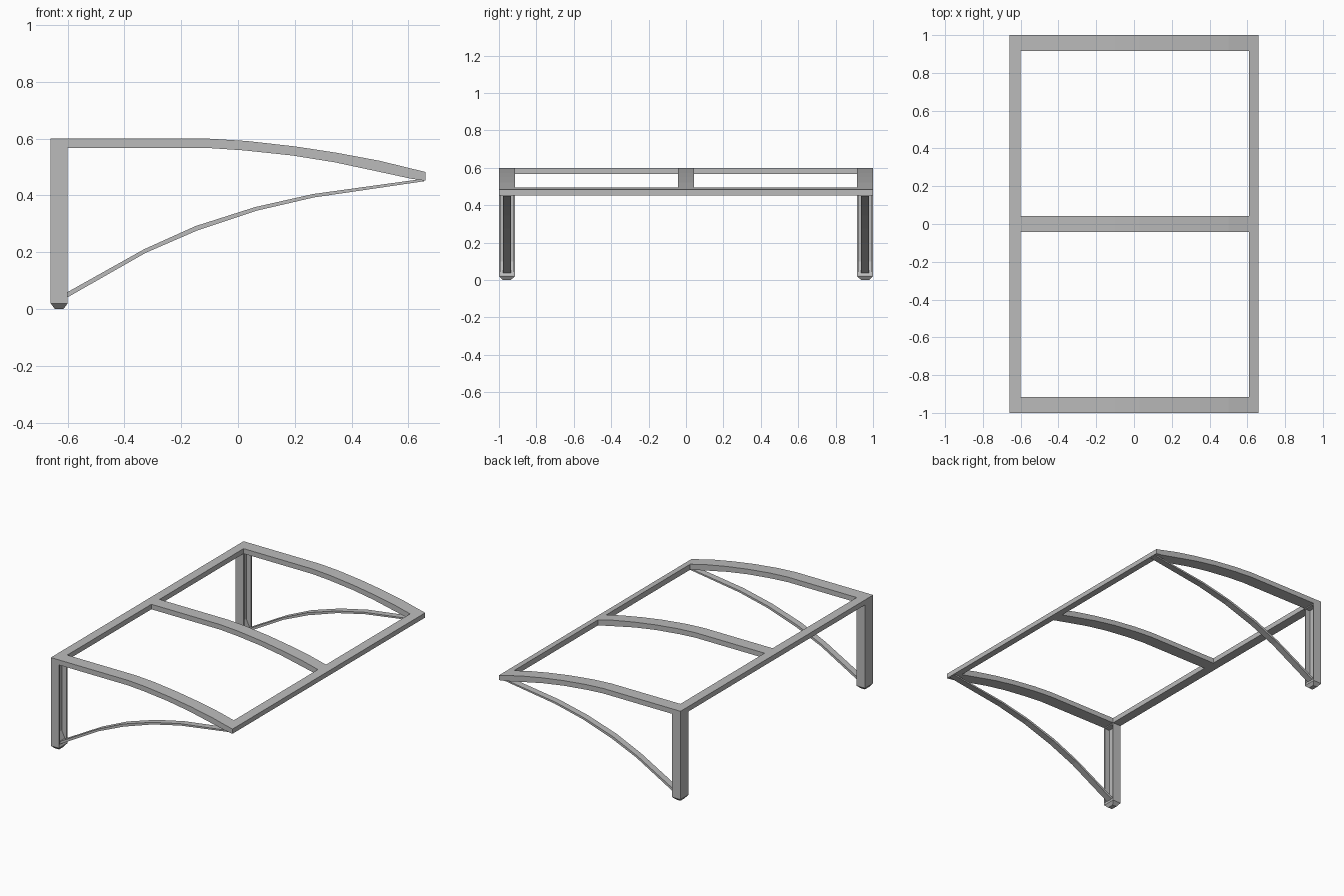
import bpy
import bmesh
from mathutils import Vector

cube = bpy.data.objects.get("Cube")
if cube:
    bpy.data.objects.remove(cube, do_unlink=True)

grey = bpy.data.materials.new("painted grey metal")
grey.use_nodes = True
colour = (0.5, 0.5, 0.5, 1)
grey.diffuse_color = colour
grey.node_tree.nodes["Principled BSDF"].inputs["Base Color"].default_value = colour

BACK, INNER, FRONT, TOP = -0.66, -0.6, 0.66, 0.6   # frame limits
SIDE, SIDE_IN = 1.0, 0.915                         # outer and inner side faces


def finish(name, bm):
    bmesh.ops.recalc_face_normals(bm, faces=bm.faces)
    mesh = bpy.data.meshes.new(name)
    bm.to_mesh(mesh)
    bm.free()
    mesh.materials.append(grey)
    bpy.context.collection.objects.link(bpy.data.objects.new(name, mesh))


def bar(name, upper, lower, y0, y1):
    """Bar with an (x, z) side outline made of upper and lower edges, from y0 to y1."""
    bm = bmesh.new()
    rows = []
    for (ux, uz), (lx, lz) in zip(upper, lower):
        rows.append([bm.verts.new(p) for p in
                     ((ux, y0, uz), (ux, y1, uz), (lx, y1, lz), (lx, y0, lz))])
    for a, b in zip(rows, rows[1:]):
        for i in range(4):
            j = (i + 1) % 4
            bm.faces.new((a[i], a[j], b[j], b[i]))
    bm.faces.new(rows[0])
    bm.faces.new(rows[-1])
    finish(name, bm)


def post(name, y0, y1):
    """Upright with a tapered foot and a channel open to the front."""
    bm = bmesh.new()
    bmesh.ops.create_cube(bm, size=1)
    foot = 0.02
    for v in bm.verts:
        v.co = Vector(((BACK + INNER) / 2 + v.co.x * (INNER - BACK),
                       (y0 + y1) / 2 + v.co.y * (y1 - y0),
                       foot if v.co.z < 0 else TOP))
    bm.normal_update()
    channel = max(bm.faces, key=lambda f: f.normal.x)
    base = min(bm.faces, key=lambda f: f.normal.z)

    # tapered foot
    foot_face = bmesh.ops.extrude_discrete_faces(bm, faces=[base])["faces"][0]
    mid = foot_face.calc_center_median()
    for v in foot_face.verts:
        v.co = Vector((mid.x + (v.co.x - mid.x) * 0.5,
                       mid.y + (v.co.y - mid.y) * 0.5, 0))

    # channel with a sloped lower end
    bmesh.ops.inset_individual(bm, faces=[channel], thickness=0.01)
    for v in channel.verts:
        if v.co.z > 0.3:
            v.co.z = 0.56
    floor = bmesh.ops.extrude_discrete_faces(bm, faces=[channel])["faces"][0]
    for v in floor.verts:
        v.co.x -= 0.035
        if v.co.z < 0.3:
            v.co.z = 0.1
    finish(name, bm)


# Roof rib outline
rib_top = [(INNER, TOP), (-0.1, TOP), (0.03, 0.592), (0.2, 0.573), (0.35, 0.55),
           (0.5, 0.522), (0.61, 0.495), (FRONT, 0.483)]
rib_low = [(INNER, 0.567), (-0.1, 0.567), (0.02, 0.559), (0.19, 0.541), (0.34, 0.517),
           (0.49, 0.485), (0.61, 0.459), (FRONT, 0.452)]

# Curved brace outline
brace_top = [(-0.625, 0.046), (-0.33, 0.211), (-0.15, 0.292), (0.06, 0.359),
             (0.264, 0.405), (0.655, 0.459)]
brace_low = [(-0.622, 0.029), (-0.325, 0.198), (-0.145, 0.276), (0.064, 0.346),
             (0.267, 0.393), (0.655, 0.45)]

# Ribs at both ends and in the middle
bar("middle_rib", rib_top[:-1], rib_low[:-1], -0.042, 0.042)
for side, s in (("left", 1), ("right", -1)):
    label = "back" if s > 0 else "front"
    y0, y1 = sorted((s * SIDE_IN, s * SIDE))
    bar(label + "_end_rib", rib_top, rib_low, y0, y1)
    post(label + "_wall_post", y0, y1)
    b0, b1 = sorted((s * 0.936, s * 0.979))
    bar(label + "_curved_brace", brace_top, brace_low, b0, b1)

# Long beams joining the ends
bar("wall_beam", [(BACK, TOP), (INNER, TOP)], [(BACK, 0.567), (INNER, 0.567)],
    -SIDE_IN, SIDE_IN)
bar("outer_beam", rib_top[-2:], rib_low[-2:], -SIDE_IN, SIDE_IN)
